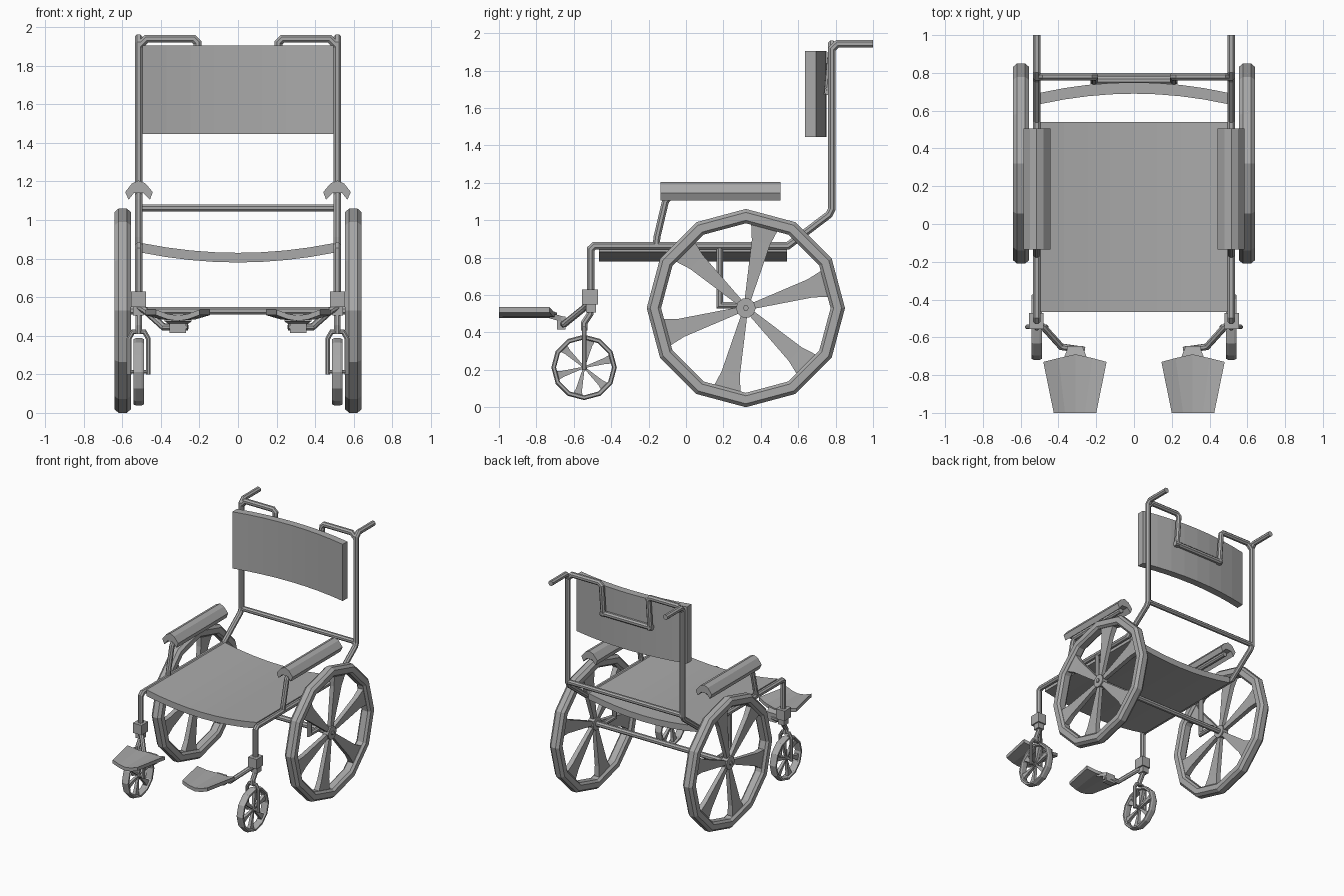
import bpy, bmesh, math
from mathutils import Vector

old = bpy.data.objects.get("Cube")
if old:
    bpy.data.objects.remove(old, do_unlink=True)

# One flat grey for everything
GREY = (0.4, 0.4, 0.4, 1)
mat = bpy.data.materials.new("plain grey")
mat.use_nodes = True
mat.diffuse_color = GREY
mat.node_tree.nodes["Principled BSDF"].inputs["Base Color"].default_value = GREY


def loft(bm, rings, loop=False):
    """Skin a list of equal closed rings; cap the ends unless they loop."""
    vs = [[bm.verts.new(p) for p in ring] for ring in rings]
    n = len(vs[0])
    pairs = list(zip(vs, vs[1:])) + ([(vs[-1], vs[0])] if loop else [])
    for a, b in pairs:
        for i in range(n):
            j = (i + 1) % n
            bm.faces.new((a[i], a[j], b[j], b[i]))
    if not loop:
        bm.faces.new(vs[0][::-1])
        bm.faces.new(vs[-1])


def finish(name, bm, mirror=True):
    bmesh.ops.recalc_face_normals(bm, faces=bm.faces)
    me = bpy.data.meshes.new(name)
    bm.to_mesh(me)
    bm.free()
    me.materials.append(mat)
    ob = bpy.data.objects.new(name, me)
    bpy.context.collection.objects.link(ob)
    if mirror:
        mod = ob.modifiers.new("mirror", 'MIRROR')
        mod.use_mirror_merge = False
    return ob


def part(name, rings, mirror=True):
    bm = bmesh.new()
    loft(bm, rings)
    return finish(name, bm, mirror)


def tube(name, path, width=0.04, mirror=True, sides=8):
    """Mitred tube along a polyline."""
    pts = [Vector(p) for p in path]
    dirs = [(b - a).normalized() for a, b in zip(pts, pts[1:])]
    q = dirs[0].to_track_quat('Z', 'Y')
    r = width / 2 / math.cos(math.pi / sides)
    ring = []
    for i in range(sides):
        a = math.tau * (i + 0.5) / sides
        ring.append(pts[0] + q @ Vector((r * math.cos(a), r * math.sin(a), 0)))
    rings = [ring]
    for i, d in enumerate(dirs):
        nrm = d + dirs[i + 1] if i + 1 < len(dirs) else d
        end = pts[i + 1]
        ring = [v + d * ((end - v).dot(nrm) / d.dot(nrm)) for v in ring]
        rings.append(ring)
    return part(name, rings, mirror)


def box(name, lo, hi, mirror=True):
    (x0, y0, z0), (x1, y1, z1) = lo, hi
    rings = [[(x0, y0, z), (x1, y0, z), (x1, y1, z), (x0, y1, z)] for z in (z0, z1)]
    return part(name, rings, mirror)


def wheel(name, centre, radius, width, spokes=6, turn=17):
    """Twelve-sided rim, flared spokes and a hub."""
    c = Vector(centre)
    h = width / 2

    def polar(x, r, a, side=0):
        return c + Vector((x, r * math.cos(a) - side * math.sin(a),
                           r * math.sin(a) + side * math.cos(a)))

    bm = bmesh.new()
    half = [(1, .5), (.965, 1), (.885, 1), (.855, .6)]
    profile = half + [(r, -x) for r, x in reversed(half)]
    loft(bm, [[polar(x * h, r * radius, math.tau * i / 12) for r, x in profile]
              for i in range(12)], loop=True)
    # Spokes widen towards the rim
    for k in range(spokes):
        a = math.radians(turn) + math.tau * k / spokes
        rings = []
        for r, w, t in ((.05, .028, .35), (.68, .095, .45), (.88, .15, .55)):
            rings.append([polar(sx * t * h, r * radius, a, sy * w * radius)
                          for sx, sy in ((1, 1), (1, -1), (-1, -1), (-1, 1))])
        loft(bm, rings)
    # Hub and axle cap
    for r, t, n in ((.1, .6, 10), (.03, .85, 6)):
        loft(bm, [[polar(s * t * h, r * radius, math.tau * i / n) for i in range(n)]
                  for s in (-1, 1)])
    return finish(name, bm)


# Sagging seat and curved back panel
HALF = 0.495
cols = [HALF * (i / 4 - 1) for i in range(9)]
seat, back = [], []
for x in cols:
    f = (x / HALF) ** 2
    z = 0.83 + 0.05 * f
    seat.append([(x, -.465, z), (x, .54, z), (x, .54, z - .05), (x, -.465, z - .05)])
    y = 0.69 - 0.055 * f
    back.append([(x, y, 1.445), (x, y + .06, 1.445), (x, y + .06, 1.905), (x, y, 1.905)])
part("seat", seat, mirror=False)
part("back_panel", back, mirror=False)

# Side frames running from caster post to push handle
X = 0.515
tube("side_frame", [(X, -.51, .6), (X, -.51, .845), (X, -.49, .863), (X, .545, .863),
                    (X, .765, 1.03), (X, .78, 1.06), (X, .78, 1.915),
                    (X, .81, 1.943), (X, 1, 1.943)])
tube("back_cross_bar", [(-X, .78, 1.063), (X, .78, 1.063)], .037, False)
tube("top_bracket", [(X, .78, 1.9), (.475, .78, 1.94), (.23, .78, 1.94),
                     (.21, .78, 1.92), (.21, .758, 1.67)])
tube("bracket_cross_bar", [(-.23, .76, 1.69), (.23, .76, 1.69)], .04, False)
tube("axle_hanger", [(X, .18, .86), (X, .18, .545), (X, .32, .545)], .035)
tube("main_axle", [(-.6, .32, .53), (.6, .32, .53)], .04, False)

# Armrests: arched pad on a leaning support
arch = [(.07, 1.145), (.035, 1.19), (0, 1.205), (-.035, 1.19), (-.073, 1.145),
        (-.058, 1.105), (-.025, 1.14), (.025, 1.14), (.052, 1.105)]
part("armrest_pad", [[(X + x, y, z) for x, z in arch] for y in (-.135, .505)])
tube("armrest_support", [(X, -.16, .86), (X, -.155, .91), (X, -.11, 1.1),
                         (X, -.09, 1.125), (X, .46, 1.125)], .037)

# Wheels
wheel("drive_wheel", (.598, .32, .53), .53, .085)
CY, CZ = -.545, .213
wheel("caster_wheel", (X, CY, CZ), .175, .056)

# Caster forks, stems and sockets
tube("caster_fork", [(X + .05, CY, .2), (X + .05, CY, .385), (X + .03, CY, .42),
                     (X - .03, CY, .42), (X - .05, CY, .385), (X - .05, CY, .2)], .024)
tube("caster_axle", [(X - .055, CY, CZ), (X + .055, CY, CZ)], .02)
tube("caster_stem", [(X, CY, .41), (X, CY, .45), (X, -.512, .5), (X, -.512, .6)], .035)
box("caster_socket", (.478, -.555, .55), (.555, -.47, .63))
box("socket_collar", (.49, -.535, .505), (.545, -.48, .55))

# Footrests: arm, hinge block and dished plate
tube("footrest_arm", [(.53, -.51, .56), (.48, -.545, .53), (.385, -.65, .445),
                      (.26, -.668, .445)], .034)
box("footrest_hinge", (.27, -.69, .415), (.355, -.645, .485))
plate = []
for xf, xb, yb, z in ((.2, .145, -.73, .535), (.26, .22, -.71, .513), (.31, .31, -.69, .505),
                      (.365, .4, -.71, .513), (.425, .48, -.73, .535)):
    plate.append([(xf, -1, z), (xb, yb, z), (xb, yb, z - .028), (xf, -1, z - .028)])
part("footrest_plate", plate)
part("footrest_tongue", [[(.31 - w, y, z), (.31 + w, y, z), (.31 + w, y, z - .03),
                          (.31 - w, y, z - .03)]
                         for w, y, z in ((.07, -.73, .505), (.04, -.655, .485))])
